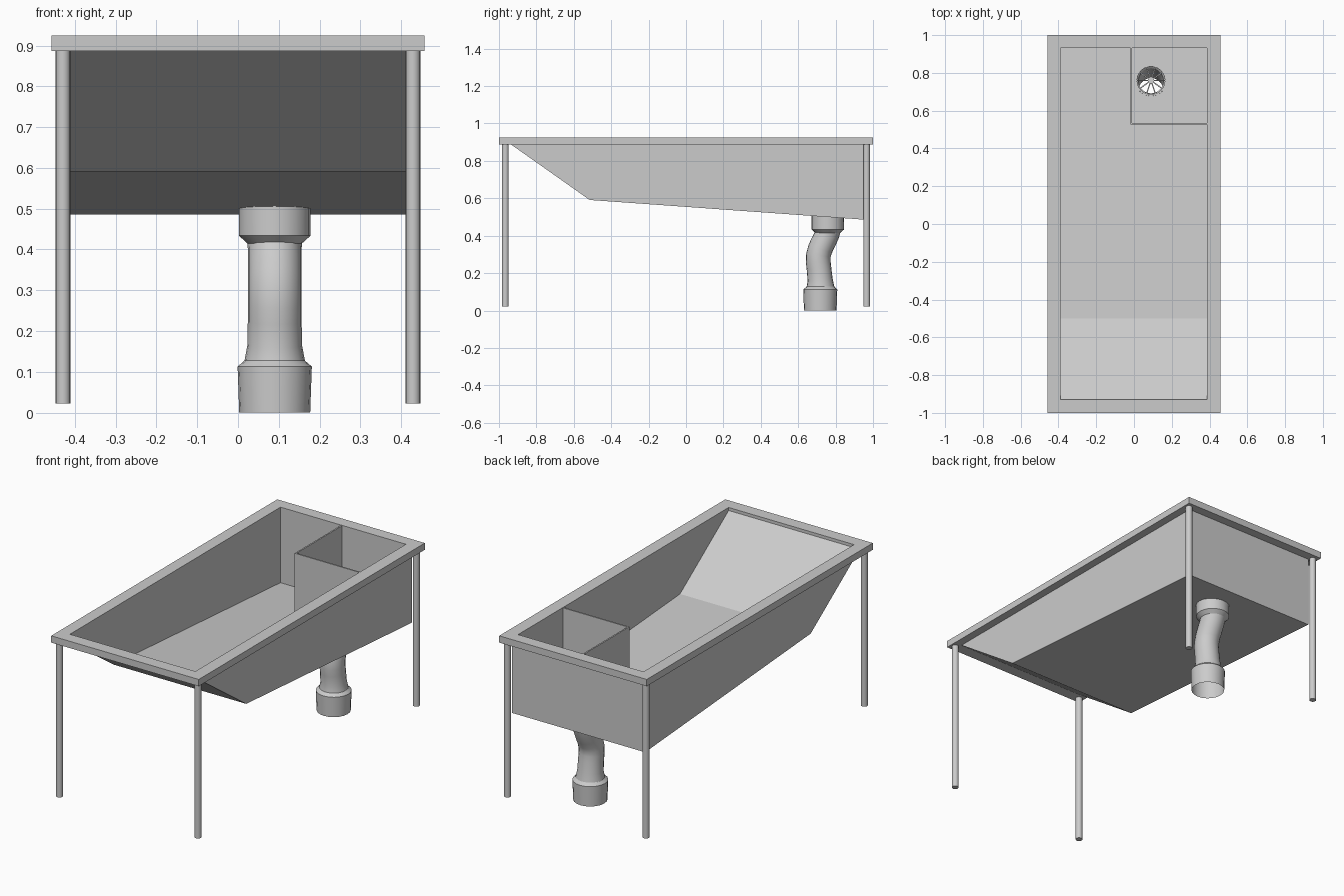
import bpy, bmesh
from math import sin, cos, pi, radians
from mathutils import Matrix, Vector

if "Cube" in bpy.data.objects:
    bpy.data.objects.remove(bpy.data.objects["Cube"])


def finish(bm, name, smooth=False):
    bmesh.ops.recalc_face_normals(bm, faces=bm.faces)
    me = bpy.data.meshes.new(name)
    bm.to_mesh(me)
    bm.free()
    ob = bpy.data.objects.new(name, me)
    bpy.context.collection.objects.link(ob)
    if smooth:
        bpy.ops.object.select_all(action='DESELECT')
        ob.select_set(True)
        bpy.context.view_layer.objects.active = ob
        bpy.ops.object.shade_smooth_by_angle(angle=radians(30))
    return ob


def prism(name, profile, x0, x1):
    """Extrude a (y, z) profile from x0 to x1."""
    bm = bmesh.new()
    f = bm.faces.new([bm.verts.new((x0, y, z)) for y, z in profile])
    ext = bmesh.ops.extrude_face_region(bm, geom=[f])
    verts = [v for v in ext['geom'] if isinstance(v, bmesh.types.BMVert)]
    bmesh.ops.translate(bm, verts=verts, vec=(x1 - x0, 0, 0))
    return finish(bm, name)


def cylinder(name, loc, r, z0, z1, sides=16, smooth=True):
    bm = bmesh.new()
    bmesh.ops.create_cone(bm, cap_ends=True, segments=sides, radius1=r, radius2=r,
                          depth=z1 - z0,
                          matrix=Matrix.Translation((loc[0], loc[1], (z0 + z1) / 2)))
    return finish(bm, name, smooth)


def cut(ob, cutter):
    m = ob.modifiers.new("cut", 'BOOLEAN')
    m.operation = 'DIFFERENCE'
    m.solver = 'EXACT'
    m.object = cutter
    cutter.hide_render = True
    cutter.hide_set(True)


DX, DY = 0.09, 0.76          # drain centre
FLOOR_TILT = -0.072

# Hollow of the tub and drain opening (cutters)
hollow = prism("hollow_cutter", [(-0.93, 1.0), (-0.93, 0.908), (-0.50, 0.605),
                                 (0.933, 0.502), (0.933, 1.0)], -0.39, 0.387)
hole = cylinder("drain_cutter", (DX, DY), 0.08, 0.44, 0.60, 24)

# Sloping basin
basin = prism("basin", [(-0.936, 0.888), (-0.515, 0.591), (0.95, 0.486),
                        (0.95, 0.888)], -0.412, 0.412)
cut(basin, hollow)
cut(basin, hole)

# Flat rim around the opening
rim = prism("rim", [(-1, 0.887), (1, 0.887), (1, 0.925), (-1, 0.925)], -0.457, 0.457)
cut(rim, hollow)

# Overflow compartment walls
prism("compartment_side_wall", [(0.526, 0.922), (0.526, 0.525), (0.94, 0.495),
                                (0.94, 0.922)], -0.018, -0.010)
prism("compartment_front_wall", [(0.526, 0.922), (0.526, 0.525), (0.534, 0.525),
                                 (0.534, 0.922)], -0.010, 0.395)

# Four legs
for sx, side in ((-1, "left"), (1, "right")):
    for sy, end in ((-1, "front"), (1, "back")):
        cylinder(f"{end}_{side}_leg", (sx * 0.429, sy * 0.966), 0.018, 0.022, 0.888)

# Drain grate: ring, hub and spokes
bm = bmesh.new()
N = 24
loops = []
for r, z in ((0.074, -0.003), (0.083, -0.003), (0.083, 0.003), (0.074, 0.003)):
    loops.append([bm.verts.new((r * cos(2 * pi * i / N), r * sin(2 * pi * i / N), z))
                  for i in range(N)])
for a in range(4):
    p, q = loops[a], loops[(a + 1) % 4]
    for i in range(N):
        j = (i + 1) % N
        bm.faces.new((p[i], p[j], q[j], q[i]))
bmesh.ops.create_cone(bm, cap_ends=True, segments=12, radius1=0.018, radius2=0.018, depth=0.006)
for k in range(10):
    mat = (Matrix.Rotation(2 * pi * k / 10, 4, 'Z') @ Matrix.Translation((0.046, 0, 0))
           @ Matrix.Diagonal((0.064, 0.006, 0.005, 1)))
    bmesh.ops.create_cube(bm, size=1, matrix=mat)
grate = finish(bm, "drain_grate")
grate.location = (DX, DY, 0.514)
grate.rotation_euler.x = FLOOR_TILT

# Open S-bend waste pipe: rings of (y, z, radius, tilt in degrees)
rings = [(0.758, 0.505, 0.088, -4), (0.758, 0.434, 0.088, 0), (0.758, 0.415, 0.067, 0),
         (0.752, 0.402, 0.066, -18), (0.735, 0.366, 0.066, -25), (0.718, 0.330, 0.066, -20),
         (0.708, 0.295, 0.066, -8), (0.707, 0.260, 0.066, 4), (0.711, 0.225, 0.066, 8),
         (0.717, 0.165, 0.067, 6), (0.719, 0.128, 0.074, 0), (0.719, 0.125, 0.077, 0),
         (0.718, 0.113, 0.091, 0), (0.718, 0.0, 0.087, 0)]
bm = bmesh.new()
S = 20
prev = None
for y, z, r, t in rings:
    rot = Matrix.Rotation(radians(t), 3, 'X')
    ring = []
    for i in range(S):
        a = 2 * pi * i / S
        v = rot @ Vector((r * cos(a), r * sin(a), 0)) + Vector((DX, y, z))
        v.z = max(v.z, 0)
        ring.append(bm.verts.new(v))
    if prev:
        for i in range(S):
            j = (i + 1) % S
            bm.faces.new((prev[i], ring[i], ring[j], prev[j]))
    prev = ring
pipe = finish(bm, "waste_pipe", True)
